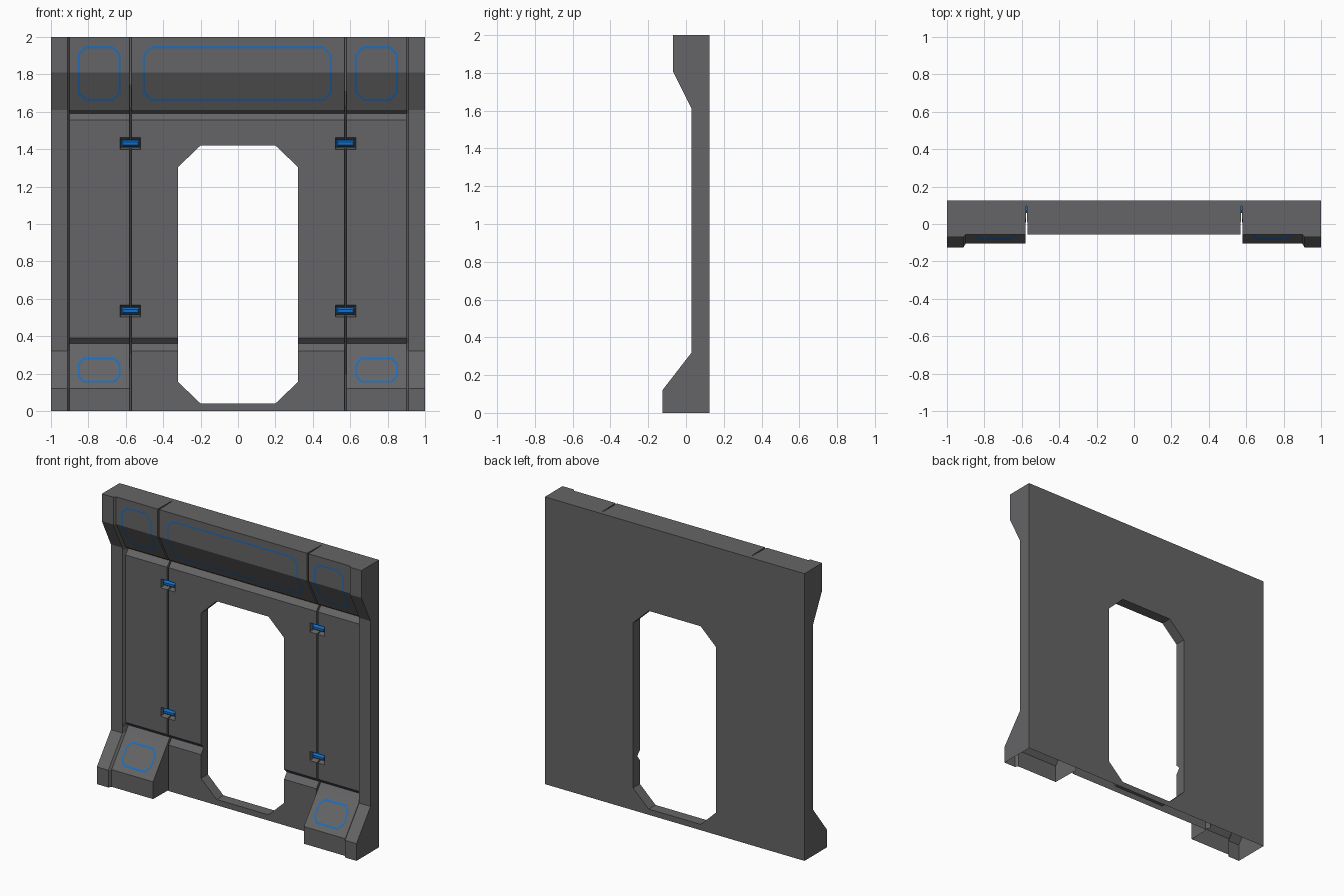
import bpy, bmesh

if "Cube" in bpy.data.objects:
    bpy.data.objects.remove(bpy.data.objects["Cube"])

def material(name, rgb):
    m = bpy.data.materials.new(name)
    m.diffuse_color = (*rgb, 1)
    m.use_nodes = True
    m.node_tree.nodes["Principled BSDF"].inputs["Base Color"].default_value = m.diffuse_color
    return m

GREY = material("wall grey", (0.13, 0.13, 0.135))
BLUE = material("accent blue", (0.004, 0.16, 0.62))

def add_object(name, bm, mat):
    me = bpy.data.meshes.new(name)
    bm.to_mesh(me)
    bm.free()
    me.materials.append(mat)
    ob = bpy.data.objects.new(name, me)
    bpy.context.scene.collection.objects.link(ob)
    return ob

def loft(bm, rings):
    """Bridge closed rings of equal length and cap both ends."""
    vs = [[bm.verts.new(p) for p in r] for r in rings]
    n = len(vs[0])
    for a, b in zip(vs, vs[1:]):
        for i in range(n):
            j = (i + 1) % n
            bm.faces.new((a[i], a[j], b[j], b[i]))
    bm.faces.new(vs[0])
    bm.faces.new(vs[-1])
    bmesh.ops.recalc_face_normals(bm, faces=bm.faces)

# Front depth profiles, one y for each height
Z = [0, 0.12, 0.32, 0.36, 0.39, 1.555, 1.59, 1.61, 1.81, 2.0]
PILLAR = [-.125, -.125, .03, .03, .03, .03, .03, .03, -.07, -.07]
PANEL = [-.105, -.105, .05, .08, .05, .05, .08, .05, -.055, -.055]
CENTRE = [.05, .05] + PANEL[2:]
SEAM = [.095] * 10

# Wall: profiles lofted across x, mirrored
half = [(1.0, PILLAR), (.912, PILLAR), (.9, PANEL), (.581, PANEL),
        (.577, SEAM), (.573, SEAM), (.569, CENTRE)]
stations = [(-x, p) for x, p in half] + half[::-1]
bm = bmesh.new()
loft(bm, [[(x, y, z) for y, z in zip(p, Z)] + [(x, .125, 2), (x, .125, 0)]
          for x, p in stations])
wall = add_object("wall_panel", bm, GREY)

# Cutters: doorway and hinge recesses
HINGES = [(s * .575, z) for s in (-1, 1) for z in (.535, 1.43)]
door = [(-.2, .04), (.2, .04), (.32, .155), (.32, 1.305),
        (.2, 1.42), (-.2, 1.42), (-.32, 1.305), (-.32, .155)]

def rect(cx, cz, hx, hz, y):
    return [(cx - hx, y, cz - hz), (cx + hx, y, cz - hz),
            (cx + hx, y, cz + hz), (cx - hx, y, cz + hz)]

bm = bmesh.new()
loft(bm, [[(x, y, z) for x, z in door] for y in (-.3, .3)])
for x, z in HINGES:
    loft(bm, [rect(x, z, .055, .032, .0), rect(x, z, .055, .032, .052),
              rect(x, z, .05, .02, .1)])
cutter = add_object("opening_cutter", bm, GREY)
cutter.hide_render = True

mod = wall.modifiers.new("openings", 'BOOLEAN')
mod.operation = 'DIFFERENCE'
mod.solver = 'EXACT'
mod.object = cutter
bpy.context.view_layer.objects.active = wall
bpy.ops.object.modifier_apply(modifier=mod.name)
bpy.data.objects.remove(cutter)

# The underside of the wall is open
bm = bmesh.new()
bm.from_mesh(wall.data)
under = [f for f in bm.faces if all(v.co.z < .001 for v in f.verts)]
bmesh.ops.delete(bm, geom=under, context='FACES')
bm.to_mesh(wall.data)
bm.free()

# Hinge bars
for i, (x, z) in enumerate(HINGES):
    bm = bmesh.new()
    loft(bm, [rect(x, z, .048, .018, .1), rect(x, z, .048, .018, .075),
              rect(x, z, .04, .008, .06)])
    add_object(f"hinge_bar_{i + 1}", bm, BLUE)

# Accent outlines that follow the panel surface
def surface_y(z):
    for i in range(len(Z) - 1):
        if z <= Z[i + 1]:
            t = (z - Z[i]) / (Z[i + 1] - Z[i])
            return PANEL[i] + t * (PANEL[i + 1] - PANEL[i])

def outline(x0, x1, z0, z1, c, bend):
    pts = [(x0 + c, z0), (x1 - c, z0), (x1, z0 + c), (x1, bend), (x1, z1 - c),
           (x1 - c, z1), (x0 + c, z1), (x0, z1 - c), (x0, bend), (x0, z0 + c)]
    return [(x, surface_y(z) - .002, z) for x, z in pts]

def accent(name, x0, x1, z0, z1, c, bend, w=.009):
    bm = bmesh.new()
    a = [bm.verts.new(p) for p in outline(x0, x1, z0, z1, c, bend)]
    b = [bm.verts.new(p) for p in
         outline(x0 + w, x1 - w, z0 + w, z1 - w, c - .59 * w, bend)]
    for i in range(10):
        j = (i + 1) % 10
        bm.faces.new((a[i], a[j], b[j], b[i]))
    add_object(name, bm, BLUE)

accent("header_accent_centre", -.505, .5, 1.657, 1.948, .042, 1.81)
for side, s in (("left", -1), ("right", 1)):
    x0, x1 = sorted((s * .627, s * .856))
    accent(f"header_accent_{side}", x0, x1, 1.657, 1.948, .042, 1.81)
    accent(f"base_accent_{side}", x0, x1, .152, .285, .033, .22)
